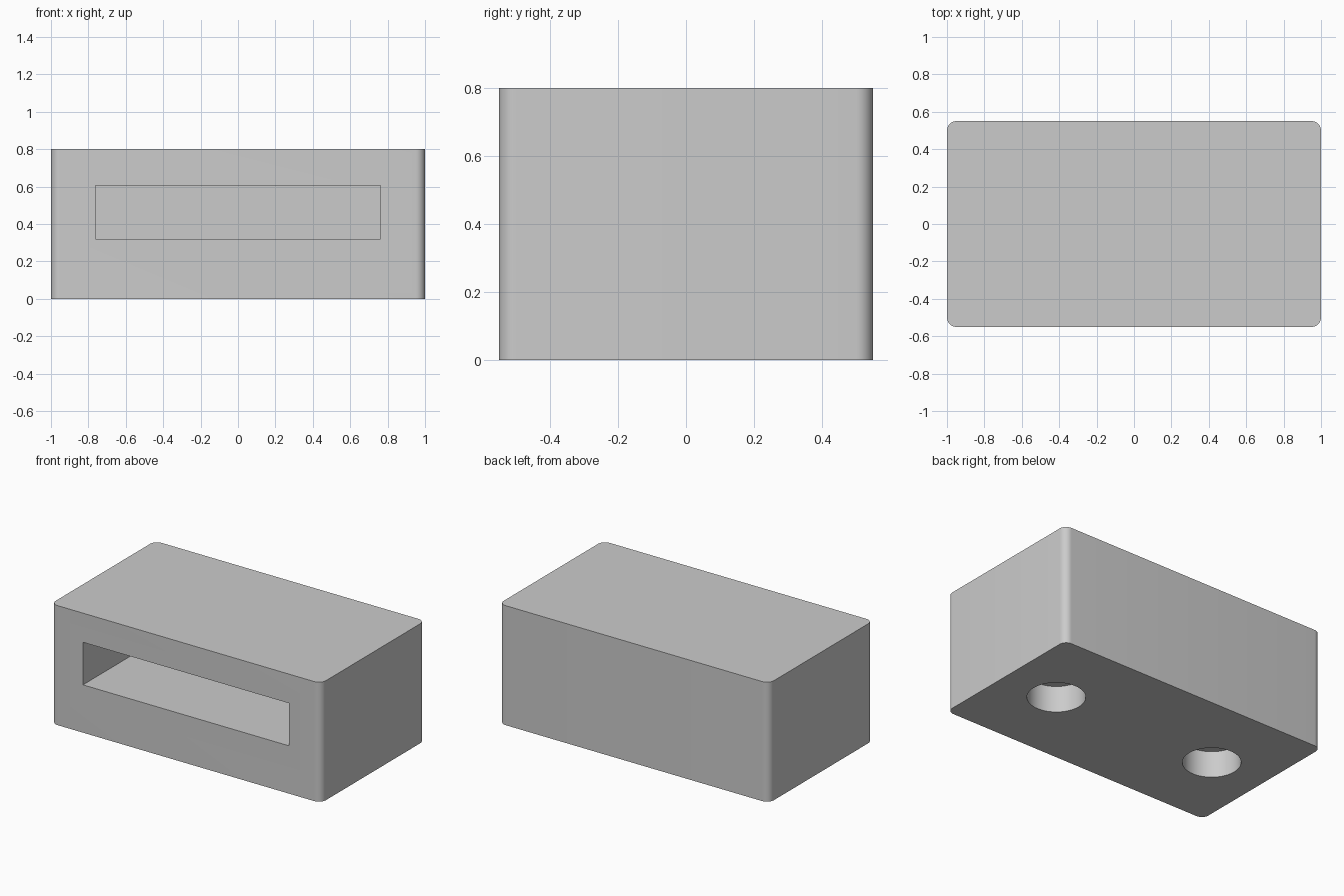
import bpy, bmesh
from mathutils import Matrix

cube = bpy.data.objects.get("Cube")
if cube:
    bpy.data.objects.remove(cube, do_unlink=True)

# Single plain material
grey = bpy.data.materials.new("plain_grey")
grey.use_nodes = True
colour = (0.6, 0.6, 0.6, 1)
grey.diffuse_color = colour
grey.node_tree.nodes["Principled BSDF"].inputs["Base Color"].default_value = colour


def add_object(name, bm):
    mesh = bpy.data.meshes.new(name)
    bm.to_mesh(mesh)
    bm.free()
    mesh.materials.append(grey)
    obj = bpy.data.objects.new(name, mesh)
    bpy.context.collection.objects.link(obj)
    return obj


def box(name, low, high, radius=0):
    """Box between two corners, with optional rounded upright edges."""
    bm = bmesh.new()
    bmesh.ops.create_cube(bm, size=1)
    for v in bm.verts:
        v.co = [h if c > 0 else l for c, l, h in zip(v.co, low, high)]
    if radius:
        upright = [e for e in bm.edges
                   if abs(e.verts[0].co.z - e.verts[1].co.z) > 0.1]
        bmesh.ops.bevel(bm, geom=upright, offset=radius, segments=10,
                        profile=0.5, affect='EDGES')
    return add_object(name, bm)


def cylinder(name, x, radius, bottom, top):
    bm = bmesh.new()
    bmesh.ops.create_cone(bm, cap_ends=True, segments=64,
                          radius1=radius, radius2=radius, depth=top - bottom,
                          matrix=Matrix.Translation((x, 0, (top + bottom) / 2)))
    return add_object(name, bm)


# Rounded block
body = box("block_body", (-1, -0.55, 0), (1, 0.55, 0.8), 0.05)

# Front slot and two blind holes in the underside
cutters = [box("slot_cutter", (-0.763, -0.7, 0.32), (0.763, 0.3, 0.605))]
for side, x in (("left", 0.607), ("right", -0.607)):
    cutters.append(cylinder(side + "_hole_cutter", x, 0.176, -0.1, 0.176))

bpy.ops.object.select_all(action='DESELECT')
bpy.context.view_layer.objects.active = body
body.select_set(True)
for cutter in cutters:
    cutter.hide_render = True
    mod = body.modifiers.new(cutter.name, 'BOOLEAN')
    mod.operation = 'DIFFERENCE'
    mod.solver = 'EXACT'
    mod.object = cutter
    bpy.ops.object.modifier_apply(modifier=mod.name)
    bpy.data.objects.remove(cutter, do_unlink=True)

bpy.ops.object.shade_smooth_by_angle()
